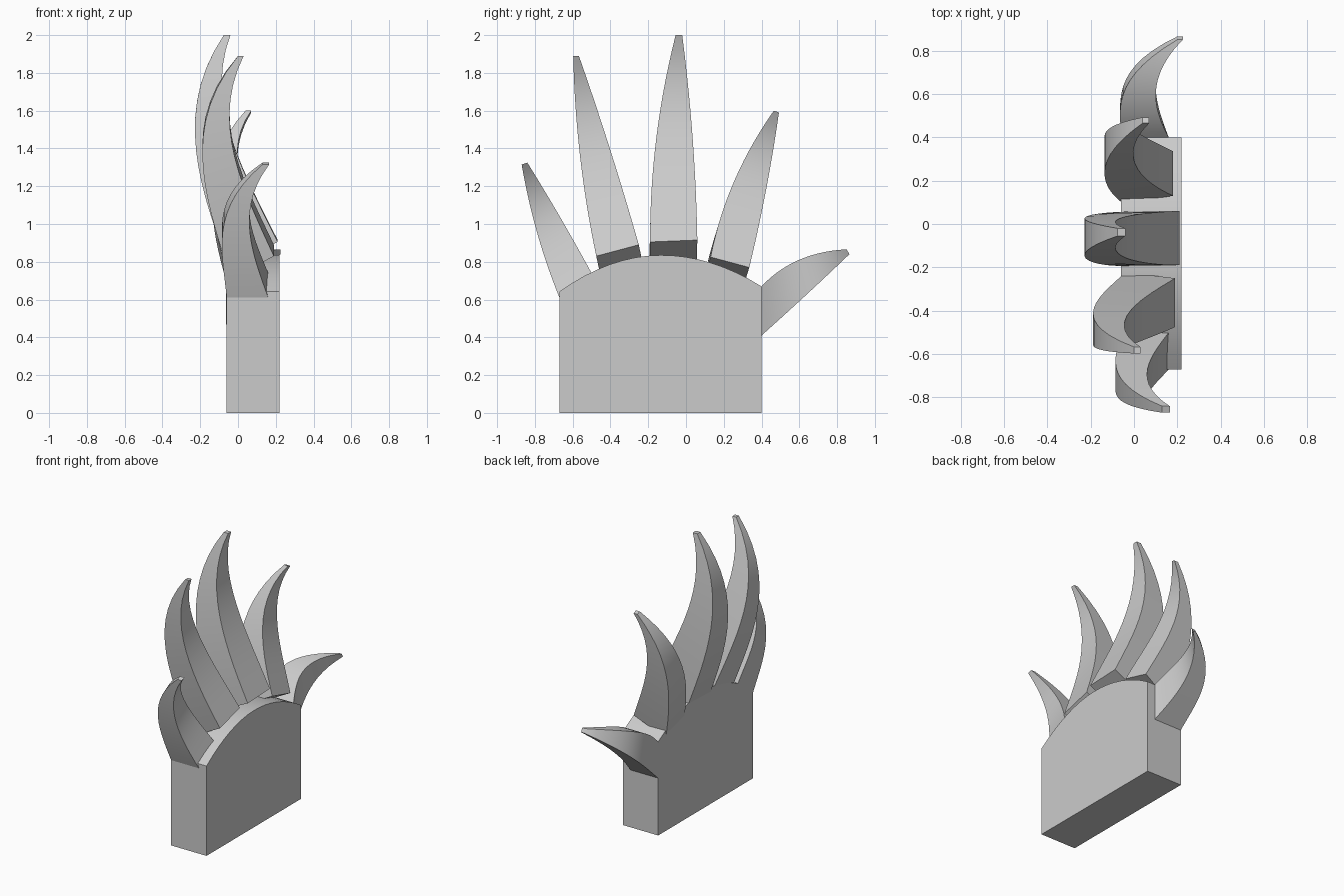
import bpy, bmesh
from mathutils import Vector

if "Cube" in bpy.data.objects:
    bpy.data.objects.remove(bpy.data.objects["Cube"])

grey = bpy.data.materials.new("plain grey")
grey.diffuse_color = (0.6, 0.6, 0.6, 1)
grey.use_nodes = True
grey.node_tree.nodes["Principled BSDF"].inputs["Base Color"].default_value = grey.diffuse_color


def finish(name, bm):
    bmesh.ops.recalc_face_normals(bm, faces=bm.faces)
    mesh = bpy.data.meshes.new(name)
    bm.to_mesh(mesh)
    bm.free()
    mesh.materials.append(grey)
    ob = bpy.data.objects.new(name, mesh)
    bpy.context.collection.objects.link(ob)
    bpy.ops.object.select_all(action='DESELECT')
    ob.select_set(True)
    bpy.context.view_layer.objects.active = ob
    bpy.ops.object.shade_smooth_by_angle(angle=0.6)


def bezier(p, s):
    r = 1 - s
    return r**3 * p[0] + 3*r*r*s * p[1] + 3*r*s*s * p[2] + s**3 * p[3]


# Palm: block with an arched top, extruded along x
bm = bmesh.new()
outline = [(-0.67, 0), (0.40, 0)]
for i in range(17):
    y = 0.40 - 1.07 * i / 16
    outline.append((y, 0.835 - (0.59 if y > -0.13 else 0.66) * (y + 0.13)**2))
face = bm.faces.new([bm.verts.new((-0.06, y, z)) for y, z in outline])
ext = bmesh.ops.extrude_face_region(bm, geom=[face])
bmesh.ops.translate(bm, vec=(0.28, 0, 0),
                    verts=[v for v in ext["geom"] if isinstance(v, bmesh.types.BMVert)])
finish("palm", bm)


# Finger: four-sided tapering loft; left/right edges run root to tip in the yz plane,
# back/front give x along the length, drop lowers the back of the root
def finger(name, left, right, bulge, back, front, drop, n=14):
    sides = [[Vector(p) for p in e] for e in (left, right)]
    axis = (sides[0][1] + sides[1][1] - sides[0][0] - sides[1][0]).normalized()
    out = Vector((-axis.y, axis.x))
    bm = bmesh.new()
    rings = []
    for i in range(n + 1):
        s = i / n
        ring = []
        for k, xs, d in ((0, back, drop), (1, back, drop), (1, front, 0), (0, front, 0)):
            a, b = sides[k]
            sign = 1 if k == 0 else -1
            p = a.lerp(b, s) - axis * d * (1 - s) + out * sign * bulge[k] * 4 * s * (1 - s)
            ring.append(bm.verts.new((bezier(xs, s), p.x, p.y)))
        rings.append(ring)
    for a, b in zip(rings, rings[1:]):
        for k in range(4):
            bm.faces.new((a[k], a[(k+1) % 4], b[(k+1) % 4], b[k]))
    bm.faces.new(rings[0])
    bm.faces.new(rings[-1])
    finish(name, bm)


finger("middle_finger", ((-0.19, 0.905), (-0.055, 2.0)), ((0.06, 0.915), (-0.02, 2.0)),
       (0.035, 0.015), (-0.05, -0.2, -0.35, -0.075), (0.21, 0.03, -0.18, -0.04), 0.13)
finger("inner_finger", ((-0.475, 0.83), (-0.597, 1.89)), ((-0.25, 0.89), (-0.567, 1.89)),
       (0.025, 0.008), (-0.04, -0.15, -0.33, 0.0), (0.19, 0.03, -0.15, 0.03), 0.13)
finger("outer_finger", ((0.13, 0.825), (0.465, 1.6)), ((0.335, 0.77), (0.492, 1.59)),
       (0.045, 0.01), (-0.05, -0.14, -0.22, 0.04), (0.18, 0.06, -0.10, 0.07), 0.12)
finger("long_side_finger", ((-0.67, 0.61), (-0.87, 1.315)), ((-0.50, 0.74), (-0.84, 1.325)),
       (0.02, 0.005), (-0.06, -0.08, -0.16, 0.13), (0.16, 0.08, -0.02, 0.165), 0.0)
finger("thumb", ((0.40, 0.67), (0.85, 0.866)), ((0.40, 0.41), (0.865, 0.84)),
       (0.05, 0.003), (-0.06, -0.06, -0.12, 0.2), (0.16, 0.10, 0.04, 0.225), 0.0)
